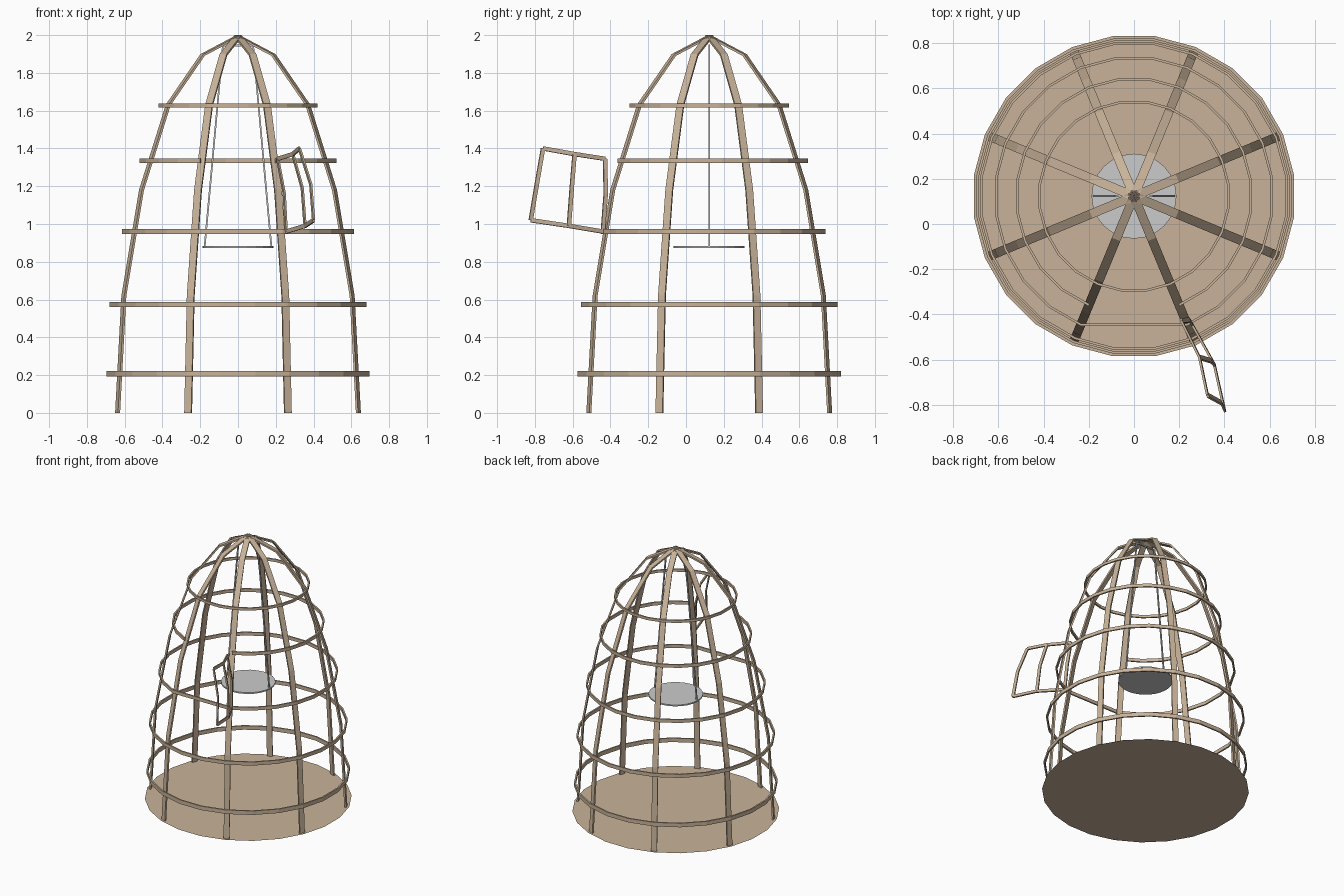
import bpy, bmesh, math
from mathutils import Vector

if "Cube" in bpy.data.objects:
    bpy.data.objects.remove(bpy.data.objects["Cube"])

CY = 0.123  # cage axis
wood = bpy.data.materials.new("wood")
wood.diffuse_color = (0.58, 0.45, 0.32, 1)
wood.use_nodes = True
wood.node_tree.nodes["Principled BSDF"].inputs["Base Color"].default_value = wood.diffuse_color


def finish(name, bm, mat):
    bmesh.ops.recalc_face_normals(bm, faces=bm.faces)
    me = bpy.data.meshes.new(name)
    bm.to_mesh(me)
    bm.free()
    if mat:
        me.materials.append(mat)
    ob = bpy.data.objects.new(name, me)
    bpy.context.collection.objects.link(ob)
    return ob


def sweep(name, pts, side, w, t, closed=False, mat=wood):
    """Flat strip along pts: width w along side, thickness t across it."""
    pts = [Vector(p) for p in pts]
    side = Vector(side).normalized()
    n = len(pts)
    bm = bmesh.new()
    rings = []
    for i, p in enumerate(pts):
        a = pts[i - 1] if i or closed else p
        b = pts[(i + 1) % n] if i < n - 1 or closed else p
        d = (b - a).normalized()
        nor = side.cross(d).normalized()
        wid = d.cross(nor)
        rings.append([bm.verts.new(p + wid * sw * w / 2 + nor * st * t / 2)
                      for sw, st in ((1, 1), (1, -1), (-1, -1), (-1, 1))])
    for i in range(n if closed else n - 1):
        a, b = rings[i], rings[(i + 1) % n]
        for k in range(4):
            bm.faces.new((a[k], a[(k + 1) % 4], b[(k + 1) % 4], b[k]))
    if not closed:
        bm.faces.new(rings[0])
        bm.faces.new(rings[-1])
    return finish(name, bm, mat)


def polar(r, ang, z):
    return (r * math.cos(ang), CY + r * math.sin(ang), z)


# base disc
bm = bmesh.new()
bm.faces.new([bm.verts.new(polar(0.714, math.radians(7.5 + 15 * k), 0)) for k in range(24)])
finish("base_floor", bm, wood)

# eight bent ribs meeting at the top
profile = [(0.69, 0), (0.654, 0.62), (0.553, 1.18), (0.4, 1.63), (0.203, 1.895), (0, 1.994)]
for i in range(8):
    a = math.radians(22.5 + 45 * i)
    sweep(f"rib_{i + 1}", [polar(r, a, z) for r, z in profile],
          (-math.sin(a), math.cos(a), 0), 0.04, 0.012)

# hoops: third runs straight under the door, fourth is open at the door
hoops = [(0.697, 0.207, 0.03), (0.68, 0.573, 0.027), (0.615, 0.96, 0.025),
         (0.521, 1.335, 0.024), (0.42, 1.628, 0.02)]
for i, (r, z, h) in enumerate(hoops):
    ks = range(18, 40) if i in (2, 3) else range(24)
    sweep(f"hoop_{i + 1}", [polar(r, math.radians(22.5 + 15 * k), z) for k in ks],
          (0, 0, 1), h, 0.011, closed=i != 3)

# open door: three uprights and two curved rails
bottom = [(0.255, -0.44, 0.96), (0.355, -0.62, 0.99), (0.4, -0.822, 1.02)]
middle = [(0.245, -0.425, 1.16), (0.34, -0.605, 1.19), (0.385, -0.79, 1.21)]
top = [(0.21, -0.428, 1.345), (0.29, -0.59, 1.37), (0.325, -0.757, 1.4)]
normal = (Vector(top[1]) - Vector(bottom[1])).cross(Vector(bottom[2]) - Vector(bottom[0]))
rail_side = Vector(top[1]) - Vector(bottom[1])
upright_side = Vector(bottom[2]) - Vector(bottom[0])
sweep("door_bottom_rail", bottom, rail_side, 0.022, 0.01)
sweep("door_top_rail", top, rail_side, 0.022, 0.01)
for i, name in enumerate(("hinge", "middle", "outer")):
    sweep(f"door_{name}_upright", [bottom[i], middle[i], top[i]], upright_side, 0.022, 0.01)

# hanging perch: disc seat, two ropes and a top bar
bm = bmesh.new()
bmesh.ops.create_cone(bm, cap_ends=True, segments=24, radius1=0.188, radius2=0.188, depth=0.01)
seat = finish("swing_seat", bm, None)
seat.location = (0, CY, 0.878)
for s, name in ((-1, "left"), (1, "right")):
    sweep(f"swing_rope_{name}", [(s * 0.177, CY, 0.875), (s * 0.08, CY, 1.945)],
          (0, 1, 0), 0.009, 0.009, mat=None)
sweep("swing_top_bar", [(-0.085, CY, 1.945), (0.085, CY, 1.945)], (0, 1, 0), 0.009, 0.009, mat=None)
